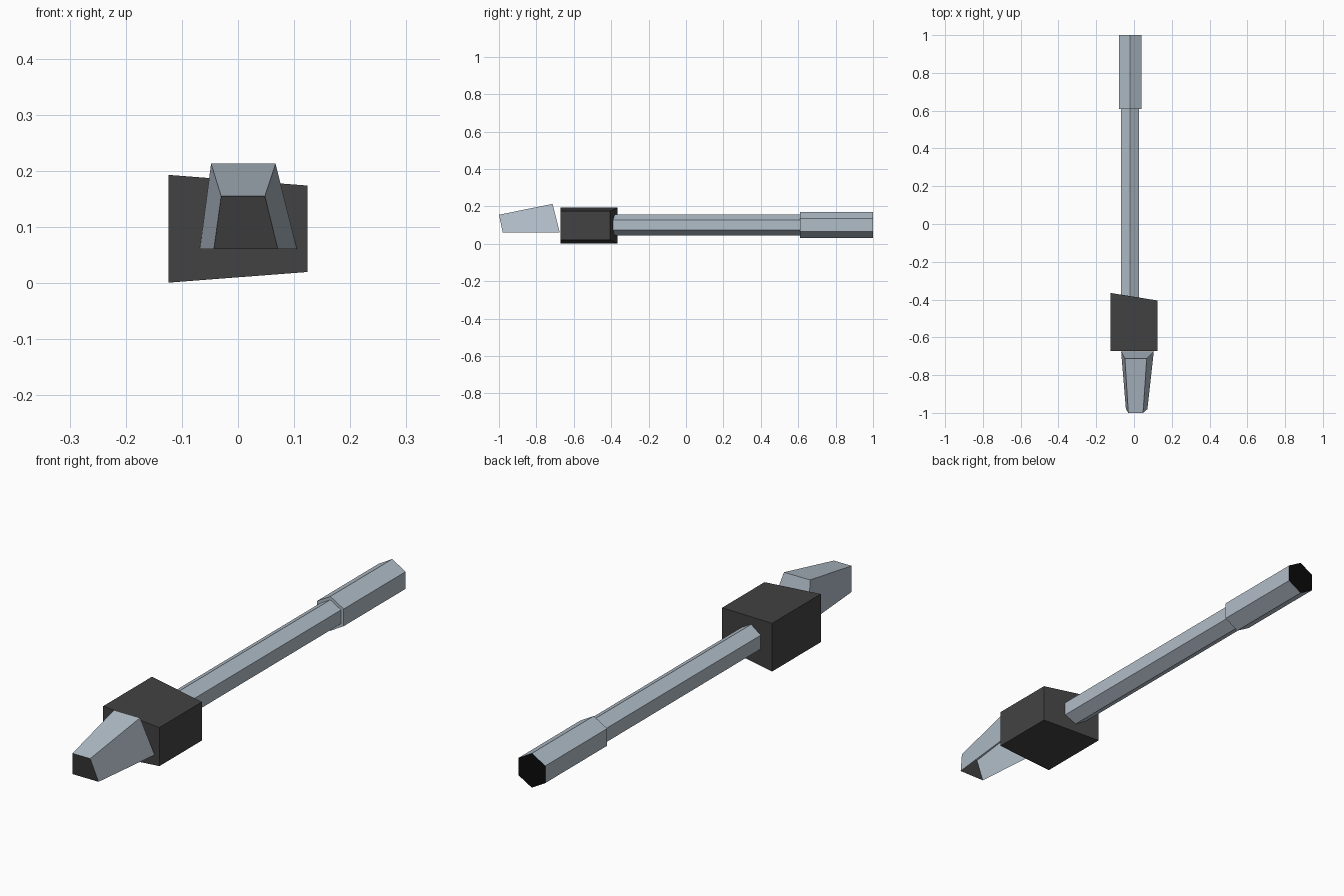
import bpy
import bmesh
import math
from mathutils import Vector

cube = bpy.data.objects.get("Cube")
if cube:
    bpy.data.objects.remove(cube, do_unlink=True)


def material(name, colour):
    mat = bpy.data.materials.new(name)
    mat.use_nodes = True
    mat.diffuse_color = (*colour, 1)
    mat.node_tree.nodes["Principled BSDF"].inputs["Base Color"].default_value = (*colour, 1)
    return mat


metal = material("pale steel", (0.44, 0.51, 0.58))
dark = material("dark grey", (0.055, 0.055, 0.055))
black = material("black", (0.003, 0.003, 0.003))


def loft(name, front, back, mats, cap_front=0, cap_back=0, skip=()):
    """Join two outlines with flat sides and caps; skip lists sides left open."""
    bm = bmesh.new()
    a = [bm.verts.new(p) for p in front]
    b = [bm.verts.new(p) for p in back]
    n = len(a)
    bm.faces.new(a).material_index = cap_front
    bm.faces.new(b[::-1]).material_index = cap_back
    for i in range(n):
        if i not in skip:
            j = (i + 1) % n
            bm.faces.new((a[j], a[i], b[i], b[j]))
    mesh = bpy.data.meshes.new(name)
    bm.to_mesh(mesh)
    bm.free()
    for mat in mats:
        mesh.materials.append(mat)
    obj = bpy.data.objects.new(name, mesh)
    bpy.context.collection.objects.link(obj)
    return obj


def hexagon(radius, y):
    """Hexagon around the barrel axis with a corner on top."""
    return [Vector((-0.02 + radius * math.sin(-k * math.tau / 6), y,
                    0.1 + radius * math.cos(k * math.tau / 6)))
            for k in range(6)][::1]


def quad(bottom_x, bottom_z, bottom_y, top_x, top_z, top_y):
    """Four corners: bottom pair then top pair, seen from the front."""
    return [(bottom_x[0], bottom_y, bottom_z), (bottom_x[1], bottom_y, bottom_z),
            (top_x[1], top_y, top_z), (top_x[0], top_y, top_z)]


# Barrel and its thicker end sleeve
loft("barrel", hexagon(0.055, -0.41), hexagon(0.055, 0.62), [metal])
loft("barrel_sleeve", hexagon(0.0685, 0.61), hexagon(0.0685, 1.0), [metal, black], cap_back=1)

# Skewed block: its left side is shorter and lower than its right side
block_sides = [(-0.124, 0.001, -0.365), (0.124, 0.02, -0.405),
               (0.124, 0.174, -0.405), (-0.124, 0.193, -0.365)]
loft("receiver_block", [(x, -0.672, z) for x, z, y in block_sides],
     [(x, y, z) for x, z, y in block_sides], [dark])

# Tapered hollow nose, open underneath, with a dark front plate
loft("tapered_nose",
     quad((-0.043, 0.071), 0.061, -0.98, (-0.03, 0.048), 0.155, -1.0),
     quad((-0.068, 0.105), 0.061, -0.675, (-0.048, 0.067), 0.213, -0.713),
     [metal, dark], cap_front=1, skip=(0,))
